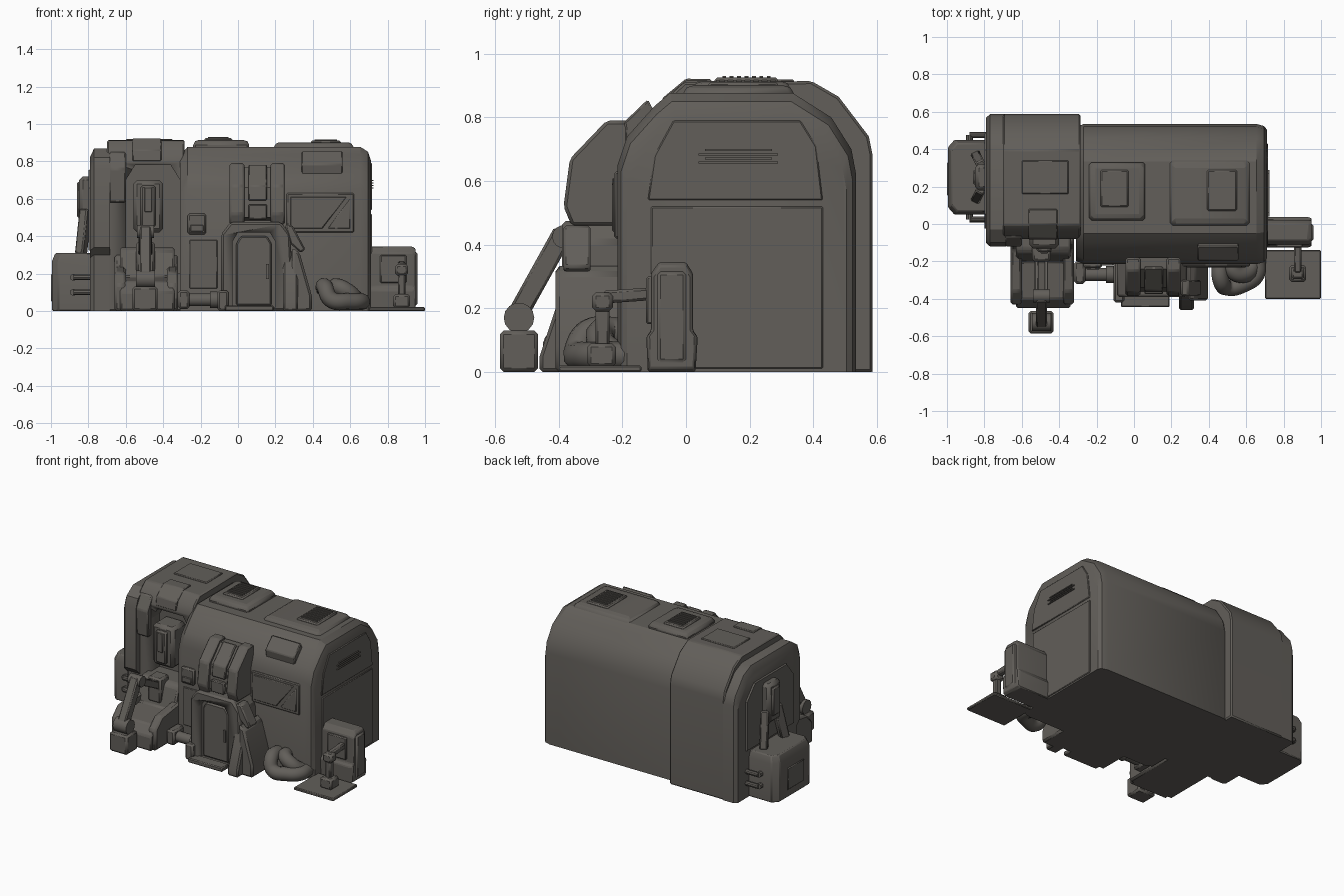
import bpy, bmesh, math
from mathutils import Vector

if "Cube" in bpy.data.objects:
    bpy.data.objects.remove(bpy.data.objects["Cube"])

paint = bpy.data.materials.new("dark warm grey")
paint.diffuse_color = (0.122, 0.113, 0.101, 1)
paint.use_nodes = True
paint.node_tree.nodes["Principled BSDF"].inputs["Base Color"].default_value = paint.diffuse_color


def finish(name, bm, bevel=0, seg=1):
    bmesh.ops.recalc_face_normals(bm, faces=bm.faces)
    me = bpy.data.meshes.new(name)
    bm.to_mesh(me)
    bm.free()
    me.materials.append(paint)
    ob = bpy.data.objects.new(name, me)
    bpy.context.collection.objects.link(ob)
    if bevel:
        m = ob.modifiers.new("bevel", 'BEVEL')
        m.width, m.segments, m.limit_method = bevel, seg, 'ANGLE'
    bpy.ops.object.select_all(action='DESELECT')
    ob.select_set(True)
    bpy.context.view_layer.objects.active = ob
    bpy.ops.object.shade_smooth_by_angle(angle=math.radians(30))
    return ob


def loft(name, pts, axis, sections, centre=(0, 0), bevel=0, seg=1):
    """Stack scaled copies of a profile along an axis and skin them."""
    bm = bmesh.new()
    rings = []
    for a, s in sections:
        ring = []
        for u, v in pts:
            u, v = centre[0] + (u - centre[0]) * s, centre[1] + (v - centre[1]) * s
            ring.append(bm.verts.new({'x': (a, u, v), 'y': (u, a, v), 'z': (u, v, a)}[axis]))
        rings.append(ring)
    n = len(pts)
    for r, q in zip(rings, rings[1:]):
        for i in range(n):
            bm.faces.new((r[i], r[(i + 1) % n], q[(i + 1) % n], q[i]))
    bm.faces.new(rings[0])
    bm.faces.new(rings[-1])
    return finish(name, bm, bevel, seg)


def prism(name, pts, axis, a, b, bevel=0):
    return loft(name, pts, axis, [(a, 1), (b, 1)], bevel=bevel)


def box(name, x0, x1, y0, y1, z0, z1, bevel=0, seg=1):
    return loft(name, [(x0, y0), (x1, y0), (x1, y1), (x0, y1)], 'z',
                [(z0, 1), (z1, 1)], bevel=bevel, seg=seg)


def beam(name, p, q, wide, deep, bevel=0.008):
    """Rectangular bar between two points."""
    p, q = Vector(p), Vector(q)
    bm = bmesh.new()
    bmesh.ops.create_cube(bm, size=1)
    rot = (q - p).to_track_quat('Z', 'X').to_matrix()
    for v in bm.verts:
        v.co = (p + q) / 2 + rot @ Vector((v.co.x * deep, v.co.y * wide, v.co.z * (q - p).length))
    return finish(name, bm, bevel)


def rod(name, p, q, r, sides=14):
    p, q = Vector(p), Vector(q)
    bm = bmesh.new()
    bmesh.ops.create_cone(bm, cap_ends=True, segments=sides, radius1=r, radius2=r, depth=(q - p).length)
    rot = (q - p).to_track_quat('Z', 'X').to_matrix()
    for v in bm.verts:
        v.co = (p + q) / 2 + rot @ v.co
    return finish(name, bm)


def hose(name, pts, r):
    cu = bpy.data.curves.new(name, 'CURVE')
    cu.dimensions, cu.bevel_depth, cu.bevel_resolution = '3D', r, 3
    cu.use_fill_caps = True
    sp = cu.splines.new('BEZIER')
    sp.bezier_points.add(len(pts) - 1)
    for b, p in zip(sp.bezier_points, pts):
        b.co = p
        b.handle_left_type = b.handle_right_type = 'AUTO'
    cu.materials.append(paint)
    bpy.context.collection.objects.link(bpy.data.objects.new(name, cu))


def cut(ob, cutter):
    m = ob.modifiers.new("cut", 'BOOLEAN')
    m.operation, m.object, m.solver = 'DIFFERENCE', cutter, 'EXACT'
    bpy.context.view_layer.objects.active = ob
    for mod in list(ob.modifiers):
        bpy.ops.object.modifier_apply(modifier=mod.name)
    bpy.data.objects.remove(cutter)


# Main hull with rounded right end
hull = [(-.215, 0), (-.215, .65), (-.185, .74), (-.10, .835), (-.05, .877), (.335, .877),
        (.457, .80), (.52, .70), (.535, .62), (.535, 0)]
loft("main_hull", hull, 'x', [(-.31, .95), (-.27, 1), (.655, 1), (.695, .97), (.71, .92)], (.16, 0))
prism("end_upper_panel", [(-.12, .54), (-.10, .68), (-.04, .79), (.36, .79), (.41, .71), (.43, .54)],
      'x', .70, .717, .004)
box("end_lower_panel", .70, .716, -.11, .43, .01, .52, .004)
for i in range(4):
    box("end_louver", .71, .724, .04 + .02 * (i % 2), .29 - .02 * (i % 2), .655 + i * .013, .661 + i * .013)

# Hull front panels
box("front_window_frame", .26, .62, -.226, -.2, .42, .63, .006)
prism("front_window_pane", [(.28, .44), (.45, .44), (.58, .61), (.28, .61)], 'y', -.232, -.21, .004)
prism("front_window_corner", [(.48, .44), (.60, .44), (.60, .60)], 'y', -.232, -.21, .004)
box("front_hatch", -.27, -.17, -.235, -.2, .41, .52, .01)
box("front_hatch_slot", -.255, -.185, -.242, -.22, .425, .46, .003)
box("front_lower_panel", -.26, -.11, -.222, -.2, .12, .38, .004)
prism("roof_edge_plate", [(-.18, .70), (-.195, .785), (-.12, .857), (-.09, .80)], 'x', .34, .56, .006)

# Roof vents
for x0, x1, y0, y1, top, g in ((-.24, .06, .02, .33, .925, (-.18, -.03, .09, .29)),
                               (.19, .62, -.01, .34, .912, (.39, .55, .07, .29))):
    cx, cy = (x0 + x1) / 2, (y0 + y1) / 2
    loft("roof_vent_base", [(x0, y0), (x1, y0), (x1, y1), (x0, y1)], 'z',
         [(.86, 1), (top - .025, 1), (top - .01, .86)], (cx, cy), bevel=.015)
    box("roof_vent_grille", *g, .88, top, .008)
    for i in range(7):
        y = g[2] + .03 + i * (g[3] - g[2] - .06) / 6
        box("roof_vent_slat", g[0] + .02, g[1] - .02, y - .006, y + .006, top - .005, top + .006)

# Left module: roof section with front recess, plus end frame
back = [(.395, .914), (.48, .865), (.575, .74), (.587, .68), (.587, 0)]
module = prism("left_module", [(-.08, 0), (-.08, .80), (-.06, .86), (-.005, .912)] + back, 'x', -.70, -.285, .008)
cut(module, prism("recess_cutter", [(-.60, .2), (-.60, .70), (-.55, .78), (-.36, .78), (-.31, .70), (-.31, .2)],
                  'y', -.3, .01))
loft("left_end_frame", [(-.08, 0), (-.08, .30), (-.12, .34), (-.12, .76), (-.10, .82), (-.03, .868),
                        (.40, .868), (.48, .83), (.57, .72), (.587, .66), (.587, 0)],
     'x', [(-.79, .95), (-.77, 1), (-.685, 1)], (.23, 0))
loft("left_end_panel", [(-.03, .32), (-.03, .66), (.05, .76), (.40, .76), (.49, .66), (.49, .32)],
     'x', [(-.78, 1), (-.80, .97)], (.23, .5))
prism("left_overhang", [(-.11, .58), (-.12, .76), (-.07, .85), (0, .85), (0, .58)], 'x', -.69, -.60, .008)
box("module_roof_panel", -.60, -.35, .16, .34, .90, .92, .005)
prism("module_slope_panel", [(-.085, .80), (-.075, .86), (.0, .922), (.08, .92), (.08, .85)], 'x', -.565, -.41, .005)

# Equipment box in the recess
box("recess_box", -.56, -.40, -.13, .02, .42, .70, .02)
box("recess_box_face", -.52, -.44, -.15, -.10, .45, .67, .01)
box("recess_box_slot", -.50, -.46, -.157, -.12, .53, .66, .003)

# Work platform
prism("platform", [(-.45, 0), (-.45, .10), (-.40, .16), (-.20, .18), (-.16, .32), (-.13, .34), (.02, .34), (.02, 0)],
      'x', -.63, -.34, .01)
for x0, x1 in ((-.66, -.60), (-.38, -.32)):
    prism("platform_cheek", [(-.43, 0), (-.43, .14), (-.36, .21), (-.14, .24), (-.10, .30), (.02, .30), (.02, 0)],
          'x', x0, x1, .012)

# Folding arm with foot
arm_x = -.495
box("arm_foot", -.565, -.43, -.585, -.465, 0, .13, .012)
rod("arm_foot_joint", (arm_x - .05, -.525, .17), (arm_x + .05, -.525, .17), .048)
beam("arm_lower", (arm_x, -.535, .17), (arm_x, -.385, .44), .06, .065)
rod("arm_elbow", (arm_x - .045, -.385, .425), (arm_x + .045, -.385, .425), .036)
for s in (-1, 1):
    beam("arm_upper", (arm_x + s * .026, -.38, .42), (arm_x + s * .026, -.15, .30), .02, .045, .004)
box("arm_mount", arm_x - .05, arm_x + .05, -.2, -.1, .2, .37, .012)

# Doorway, canopy and buttresses
frame = prism("door_frame", [(-.09, 0), (-.09, .41), (-.04, .475), (.23, .475), (.28, .41), (.30, 0)],
              'y', -.39, -.2, .012)
cut(frame, prism("door_cutter", [(-.03, .02), (-.03, .37), (.0, .42), (.17, .42), (.20, .37), (.20, .02)],
                 'y', -.6, -.345))
prism("door", [(-.01, .03), (-.01, .36), (.015, .40), (.155, .40), (.18, .36), (.18, .03)], 'y', -.365, -.33, .008)
box("door_handle", .15, .165, -.375, -.36, .17, .25)
box("door_step", -.07, .19, -.445, -.37, 0, .03, .006)
canopy = [(-.18, .79), (-.25, .79), (-.365, .67), (-.385, .52), (-.36, .46), (-.18, .46)]
for x0, x1 in ((-.045, .035), (.175, .25)):
    prism("canopy_pillar", canopy, 'x', x0, x1, .01)
prism("canopy_centre", [(-.18, .77), (-.24, .77), (-.34, .66), (-.36, .50), (-.18, .48)], 'x', .02, .19)
prism("canopy_plate", [(-.24, .785), (-.355, .67), (-.365, .59), (-.3, .59), (-.2, .74)], 'x', .055, .155, .006)
box("canopy_lower_plate", .055, .155, -.375, -.3, .49, .57, .006)
butt = prism("right_buttress", [(-.46, 0), (-.46, .05), (-.41, .20), (-.37, .32), (-.2, .32), (-.2, 0)],
             'x', .24, .32, .01)
prism("right_brace", [(.29, 0), (.29, .34), (.33, .31), (.395, .08), (.395, 0)], 'y', -.41, -.2, .012)
prism("right_brace_cap", [(.25, .46), (.29, .46), (.36, .33), (.335, .31), (.28, .36)], 'y', -.385, -.30, .008)
box("left_door_foot", -.11, -.05, -.42, -.2, 0, .11, .012)

# Supply pipe between platform and door
rod("supply_pipe", (-.33, -.27, .06), (-.08, -.27, .06), .035)
box("supply_pipe_flange", -.32, -.26, -.32, -.2, .01, .11, .012)
rod("supply_pipe_collar", (-.15, -.27, .06), (-.11, -.27, .06), .045)

# Hoses beside the doorway
hose("outer_hose", [(.46, -.19, .12), (.465, -.30, .125), (.50, -.34, .06), (.59, -.32, .05), (.655, -.27, .05),
                    (.66, -.19, .05)], .045)
hose("inner_hose", [(.52, -.19, .12), (.53, -.25, .13), (.59, -.27, .10), (.63, -.23, .06), (.64, -.18, .05)], .045)

# Right cabinet
loft("right_cabinet", [(-.12, 0), (-.125, .11), (-.11, .13), (-.11, .31), (-.085, .345), (.0, .345), (.022, .31),
                       (.022, .13), (.037, .11), (.03, 0)], 'x', [(.69, 1), (.93, 1), (.95, .93)], (-.045, .17), bevel=.005)
box("right_cabinet_panel", .94, .96, -.09, .0, .03, .315, .012)
box("right_cabinet_side", .76, .90, -.125, -.1, .15, .30, .006)

# Ground plate with control post
box("ground_plate", .70, 1.0, -.40, -.14, 0, .02, .005)
box("post_base", .83, .92, -.31, -.22, .015, .09, .012)
box("post", .855, .895, -.285, -.24, .08, .24, .008)
box("post_head", .84, .91, -.295, -.23, .19, .25, .012)
beam("post_arm", (.875, -.26, .235), (.875, -.115, .245), .04, .04)

# Left tank with fin and handles
loft("left_tank", [(-.765, .05), (-.96, .05), (-.995, .09), (-.995, .41), (-.96, .45), (-.765, .45)], 'z',
     [(0, 1), (.265, 1), (.31, .91)], (-.79, .25), bevel=.006)
box("left_tank_panel", -1.0, -.97, .15, .33, .05, .2, .006)
box("fin_body", -.85, -.78, .18, .32, .45, .72, .02)
box("fin_face", -.862, -.83, .21, .29, .50, .69, .008)
for s in (-1, 1):
    beam("fin_leg", (-.815, .25 + s * .06, .54), (-.84, .25 + s * .11, .30), .05, .06)
    for z in (.10, .18):
        y = .25 + s * .225
        rod("tank_handle", (-.88, y, z), (-.77, y, z), .016, 10)
        rod("tank_handle_end", (-.88, y, z), (-.88, y - s * .04, z), .018, 10)
